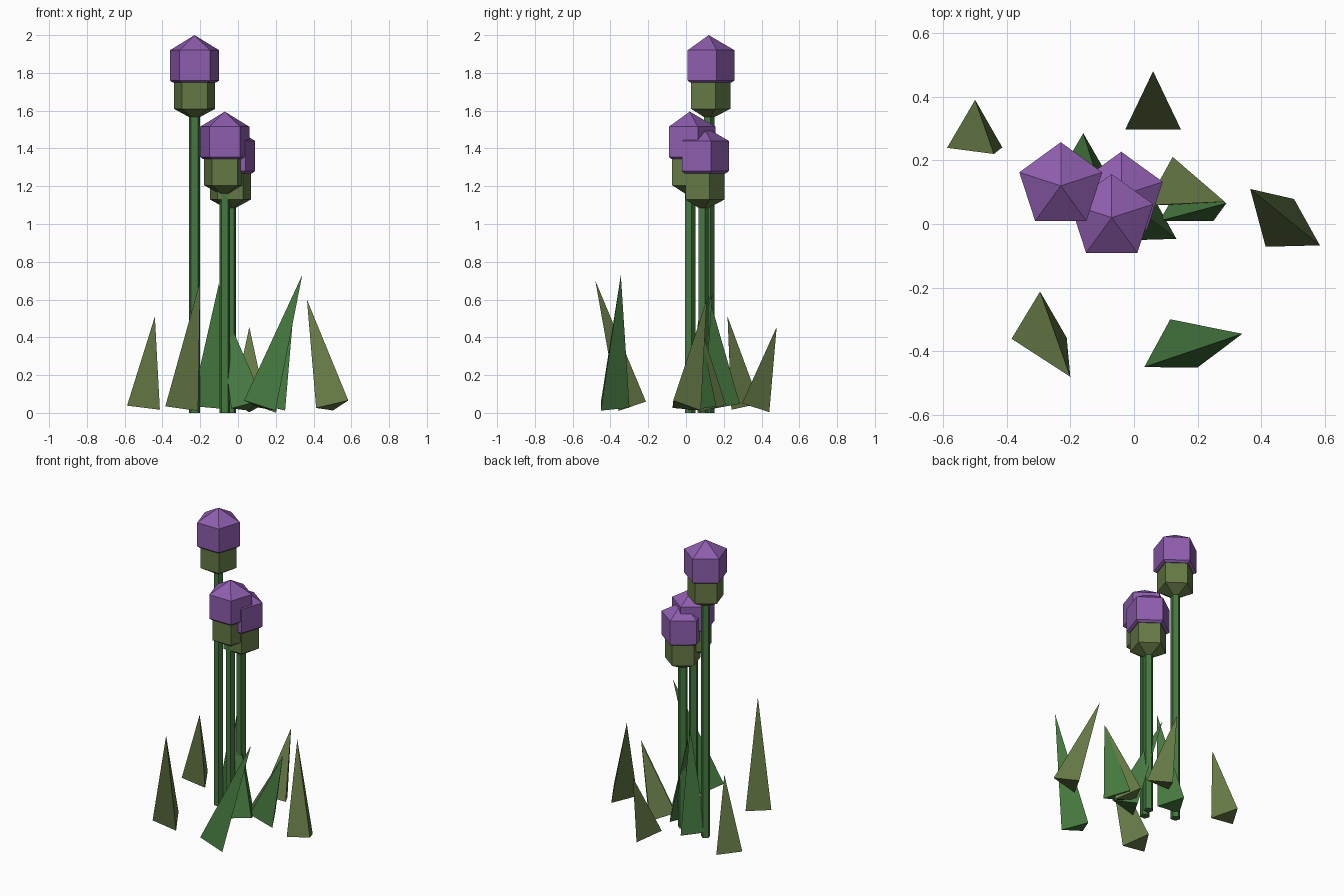
import bpy, bmesh, math
from mathutils import Vector

if "Cube" in bpy.data.objects:
    bpy.data.objects.remove(bpy.data.objects["Cube"])


def material(name, rgb):
    m = bpy.data.materials.new(name)
    m.diffuse_color = (*rgb, 1)
    m.use_nodes = True
    m.node_tree.nodes["Principled BSDF"].inputs["Base Color"].default_value = m.diffuse_color
    return m


PURPLE = material("petal_purple", (0.27, 0.11, 0.42))
OLIVE = material("olive_green", (0.13, 0.19, 0.06))
GREEN = material("stem_green", (0.06, 0.19, 0.05))


def add_object(name, bm, mat):
    bmesh.ops.recalc_face_normals(bm, faces=bm.faces)
    me = bpy.data.meshes.new(name)
    bm.to_mesh(me)
    bm.free()
    me.materials.append(mat)
    ob = bpy.data.objects.new(name, me)
    bpy.context.collection.objects.link(ob)
    return ob


def lathe(name, profile, mat, loc, sides=5):
    """Faceted solid of revolution from (radius, z); the first corner points to +y."""
    bm = bmesh.new()
    rings = []
    for r, z in profile:
        n = sides if r > 0 else 1
        rings.append([bm.verts.new((r * math.sin(math.tau * i / sides),
                                    r * math.cos(math.tau * i / sides), z))
                      for i in range(n)])
    for a, b in zip(rings, rings[1:]):
        for i in range(sides):
            j = (i + 1) % sides
            corners = [a[i % len(a)], a[j % len(a)], b[j % len(b)], b[i % len(b)]]
            bm.faces.new(list(dict.fromkeys(corners)))
    for ring in (rings[0], rings[-1]):
        if len(ring) > 1:
            bm.faces.new(ring)
    ob = add_object(name, bm, mat)
    ob.location = loc
    return ob


# Flowers: x, y, height of the seam between cup and petals
for i, (x, y, seam) in enumerate([(-0.23, 0.12, 1.76),
                                  (-0.07, 0.02, 1.355),
                                  (-0.04, 0.09, 1.28)], 1):
    lathe(f"stem_{i}", [(0.03, 0), (0.03, seam - 0.1)], GREEN, (x, y, 0))
    lathe(f"flower_cup_{i}", [(0, -0.21), (0.115, -0.15), (0.115, 0.01)],
          OLIVE, (x, y, seam))
    lathe(f"flower_head_{i}", [(0.12, -0.012), (0.137, 0), (0.137, 0.16), (0, 0.24)],
          PURPLE, (x, y, seam))

# Leaves: three-sided spikes, base centre (x, y) and tip (x, y, z)
leaves = [
    ((-0.50, 0.29), (-0.44, 0.22, 0.51), OLIVE),
    ((0.06, 0.345), (0.06, 0.48, 0.455), OLIVE),
    ((0.50, -0.02), (0.365, 0.11, 0.60), OLIVE),
    ((-0.297, -0.31), (-0.20, -0.48, 0.70), OLIVE),
    ((0.12, 0.11), (0.285, 0.07, 0.48), OLIVE),
    ((0.115, -0.40), (0.34, -0.345, 0.73), GREEN),
    ((0.165, 0.06), (0.29, 0.065, 0.49), GREEN),
    ((0.05, 0.0), (-0.11, 0.14, 0.63), GREEN),
    ((-0.16, 0.185), (-0.10, 0.10, 0.69), GREEN),
]
for i, (base, tip, mat) in enumerate(leaves, 1):
    foot = Vector((*base, 0.035))
    axis = Vector(tip) - foot
    ob = lathe(f"leaf_{i}", [(0.101, 0), (0, axis.length)], mat, foot, sides=3)
    ob.rotation_mode = 'QUATERNION'
    ob.rotation_quaternion = Vector((0, 0, 1)).rotation_difference(axis)
